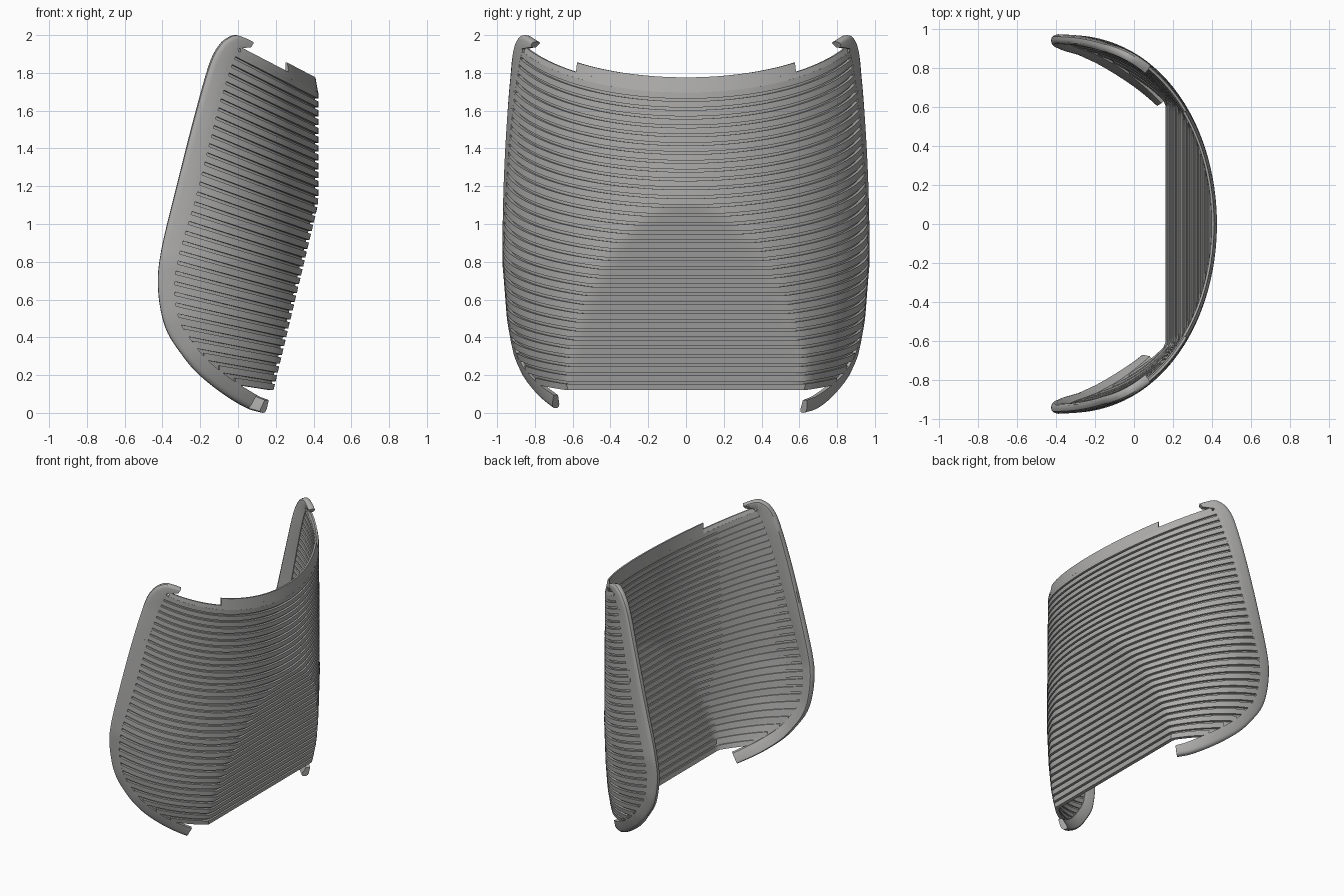
import bpy, bmesh, math
from mathutils import Vector

cube = bpy.data.objects.get("Cube")
if cube:
    bpy.data.objects.remove(cube)

grey = bpy.data.materials.new("warm_grey")
grey.use_nodes = True
grey.diffuse_color = (0.42, 0.415, 0.41, 1)
grey.node_tree.nodes["Principled BSDF"].inputs["Base Color"].default_value = grey.diffuse_color

CX, A, B, POWER = -0.36, 0.785, 0.97, 0.91   # plan curve of the shell
Z_LOW, Z_HIGH, COUNT = 0.12, 1.71, 34        # slat range on the centre line
PITCH = (Z_HIGH - Z_LOW) / COUNT
DEPTH = 0.027
STEPS = 28


def lerp_table(table, z):
    if z <= table[0][0]:
        return table[0][1]
    for (z0, v0), (z1, v1) in zip(table, table[1:]):
        if z <= z1:
            return v0 + (v1 - v0) * (z - z0) / (z1 - z0)
    return table[-1][1]


# barrel taper of the width, and the line where slats tuck under the rim
TAPER = [(0, .83), (.03, .845), (.1, .87), (.2, .91), (.3, .94), (.5, .975),
         (.8, 1), (1.2, .995), (1.8, .985), (2, .99)]
INNER = [(.1, .06), (.14, 0), (.27, -.17), (.38, -.27), (.5, -.335), (.65, -.35),
         (.85, -.32), (1.2, -.22), (1.55, -.14), (1.85, -.05), (1.93, .02)]


def signed_power(v, p):
    return math.copysign(abs(v) ** p, v)


def shell_point(t, z0, d=0.0):
    """Point on the slat line starting at height z0, sunk by d."""
    x0 = min(CX + A, 0.188 + (z0 - Z_LOW) * 0.24)
    slope = 0.15 + 0.37 * (z0 - Z_LOW) / (Z_HIGH - Z_LOW)
    c = signed_power(math.cos(t), POWER)
    x = min(CX + A * c, x0)
    z = z0 + slope * (x0 - x)
    sunk = min(CX + (A - d) * c, x0 - d)
    return Vector((sunk, (B - d) * math.sin(t) * lerp_table(TAPER, z), z))


def end_angle(z0):
    lo, hi = 0.0, 1.7
    for _ in range(24):
        mid = (lo + hi) / 2
        p = shell_point(mid, z0)
        if p.x > lerp_table(INNER, p.z):
            lo = mid
        else:
            hi = mid
    return lo


def angles(limit, n=STEPS):
    return [limit * i / n for i in range(-n, n + 1)]


def loft(bm, sections, closed=True):
    rings = [[bm.verts.new(p) for p in s] for s in sections]
    n = len(rings[0])
    for r, q in zip(rings, rings[1:]):
        for i in range(n if closed else n - 1):
            j = (i + 1) % n
            bm.faces.new((r[i], r[j], q[j], q[i]))
    if closed:
        bm.faces.new(rings[0])
        bm.faces.new(rings[-1][::-1])


def finish(name, bm):
    bmesh.ops.recalc_face_normals(bm, faces=bm.faces[:])
    mesh = bpy.data.meshes.new(name)
    bm.to_mesh(mesh)
    bm.free()
    mesh.materials.append(grey)
    ob = bpy.data.objects.new(name, mesh)
    bpy.context.collection.objects.link(ob)
    bpy.ops.object.select_all(action='DESELECT')
    ob.select_set(True)
    bpy.context.view_layer.objects.active = ob
    bpy.ops.object.shade_smooth_by_angle(angle=math.radians(35))


# horizontal slats wrapping round the shell
bm = bmesh.new()
for k in range(COUNT):
    z = Z_LOW + k * PITCH
    top = z + PITCH * 0.7
    loft(bm, [[shell_point(t, z), shell_point(t, top),
               shell_point(t, top, DEPTH), shell_point(t, z, DEPTH)]
              for t in angles(end_angle(z))])
finish("slats", bm)

# thin web joining the slats
bm = bmesh.new()
rows = [Z_LOW + k * PITCH for k in range(COUNT)] + [Z_HIGH - PITCH * 0.4]
loft(bm, [[shell_point(t, z, .018) for t in angles(end_angle(z))] for z in rows], closed=False)
finish("backing_web", bm)


# top lip: tall strip in the middle, low strip reaching the rims
def lip(name, limit, height, lean):
    bm = bmesh.new()
    up = Vector((0, 0, height))
    low = Z_HIGH - PITCH * 0.4
    loft(bm, [[shell_point(t, low), shell_point(t, low, lean) + up,
               shell_point(t, low, lean + .012) + up, shell_point(t, low, DEPTH)]
              for t in angles(limit)])
    finish(name, bm)


lip("top_lip", 0.66, 0.085, 0.015)
lip("top_lip_edge", end_angle(Z_HIGH), 0.035, 0.006)


# side rims: a rounded band following the outer edge on each side
def smooth_path(pts, n=6):
    pts = [Vector(p) for p in pts]
    ext = [2 * pts[0] - pts[1]] + pts + [2 * pts[-1] - pts[-2]]
    out = []
    for a, b, c, d in zip(ext, ext[1:], ext[2:], ext[3:]):
        for i in range(n):
            u = i / n
            out.append(0.5 * (2 * b + (c - a) * u + (2 * a - 5 * b + 4 * c - d) * u * u
                              + (3 * b - a - 3 * c + d) * u ** 3))
    return out + [pts[-1]]


# x, z and band width along the outer edge, bottom to top
EDGE = [(.06, .025, .08), (-.07, .1, .085), (-.2, .2, .085), (-.29, .3, .085),
        (-.385, .45, .085), (-.425, .65, .09), (-.41, .85, .1), (-.325, 1.2, .115),
        (-.22, 1.6, .11), (-.145, 1.85, .11), (-.09, 1.95, .1), (-.04, 1.99, .09),
        (.0, 2.0, .08), (.045, 1.985, .06), (.085, 1.965, .035)]
# position across the band, depth into the shell
SECTION = [(0, .022), (.03, .008), (.12, .001), (.3, -.003), (1, 0),
           (1, .032), (.3, .048), (.12, .046), (.03, .037)]


def rim_point(x, z, d, side):
    c = max(-1, min(1, (x - CX) / A))
    t = math.acos(signed_power(c, 1 / POWER))
    return Vector((CX + (A - d) * c,
                   side * (B - d) * math.sin(t) * lerp_table(TAPER, z), z))


def rim(name, side, edge):
    path = smooth_path(edge)
    sections = []
    for i, p in enumerate(path):
        q = path[min(i + 1, len(path) - 1)] - path[max(i - 1, 0)]
        normal = Vector((q.y, -q.x)).normalized()
        sections.append([rim_point(p.x + normal.x * p.z * u, p.y + normal.y * p.z * u, d, side)
                         for u, d in SECTION])
    bm = bmesh.new()
    loft(bm, sections)
    finish(name, bm)


rim("front_rim", -1, EDGE)
rim("back_rim", 1, [(.145, .0, .07)] + EDGE)
